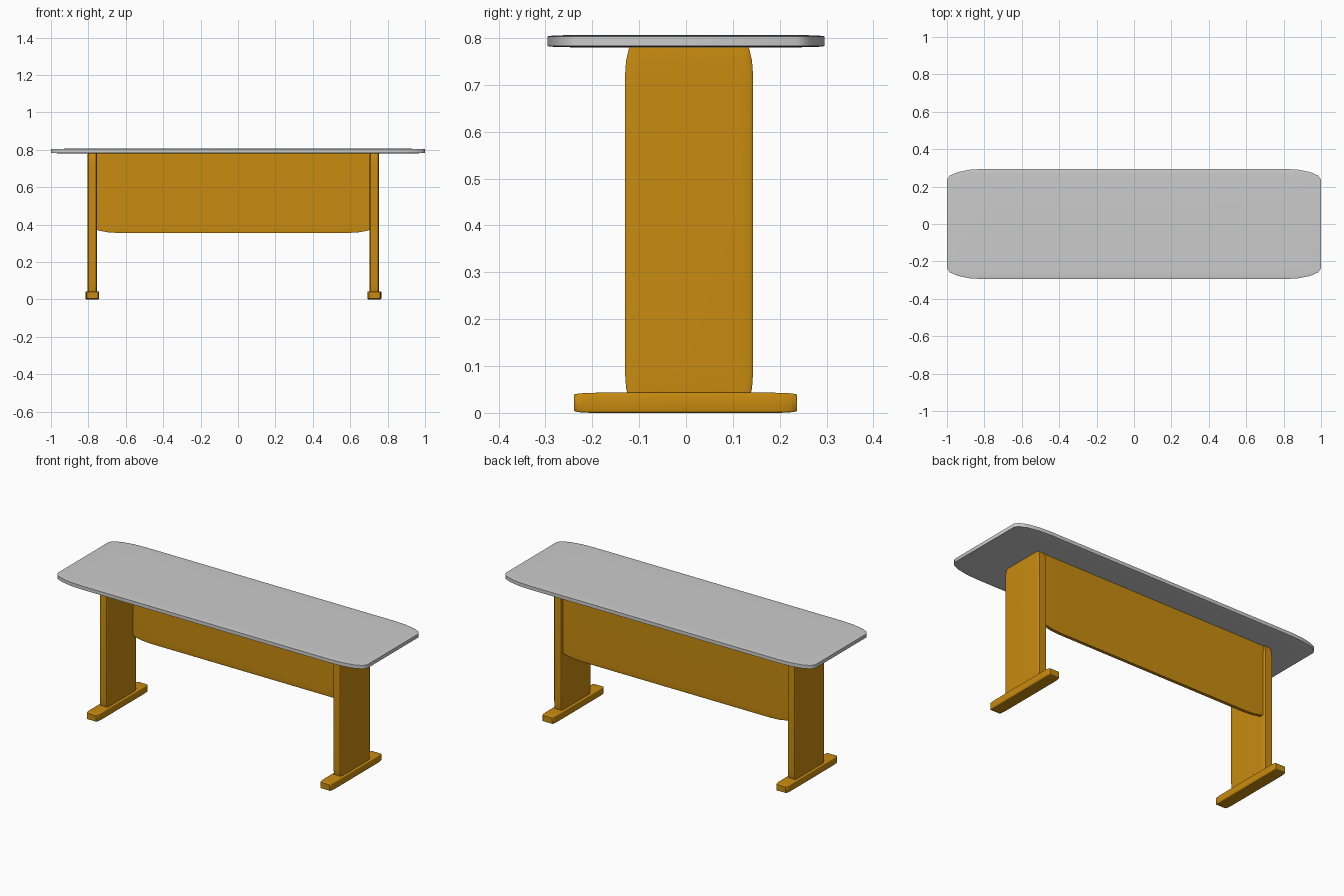
import bpy, bmesh
from mathutils import Vector

if "Cube" in bpy.data.objects:
    bpy.data.objects.remove(bpy.data.objects["Cube"])

wood = bpy.data.materials.new("orange_wood")
wood.diffuse_color = (0.58, 0.26, 0.005, 1)
wood.use_nodes = True
wood.node_tree.nodes["Principled BSDF"].inputs["Base Color"].default_value = wood.diffuse_color


def rounded_block(name, lo, hi, material=None, bevel=0.1, segments=4):
    """Unit cube with rounded edges, stretched to the box lo..hi."""
    lo, hi = Vector(lo), Vector(hi)
    bm = bmesh.new()
    bmesh.ops.create_cube(bm, size=1)
    bmesh.ops.bevel(bm, geom=bm.edges[:], offset=bevel, segments=segments,
                    profile=0.5, affect='EDGES')
    bmesh.ops.scale(bm, vec=hi - lo, verts=bm.verts)
    bmesh.ops.translate(bm, vec=(lo + hi) / 2, verts=bm.verts)
    mesh = bpy.data.meshes.new(name)
    bm.to_mesh(mesh)
    bm.free()
    obj = bpy.data.objects.new(name, mesh)
    bpy.context.collection.objects.link(obj)
    if material:
        mesh.materials.append(material)
    bpy.ops.object.select_all(action='DESELECT')
    obj.select_set(True)
    bpy.context.view_layer.objects.active = obj
    bpy.ops.object.shade_smooth_by_angle(angle=0.6)
    return obj


# Table top
rounded_block("table_top", (-1, -0.295, 0.78), (1, 0.295, 0.806))

# Leg boards on their feet
for side, x in (("left", -0.779), ("right", 0.729)):
    rounded_block(side + "_leg", (x - 0.026, -0.13, 0.004), (x + 0.026, 0.143, 0.80), wood)
    rounded_block(side + "_foot", (x - 0.037, -0.239, 0), (x + 0.037, 0.237, 0.043), wood)

# Modesty panel near the back edge of the legs
rounded_block("back_panel", (-0.79, 0.107, 0.355), (0.74, 0.13, 0.80), wood)
